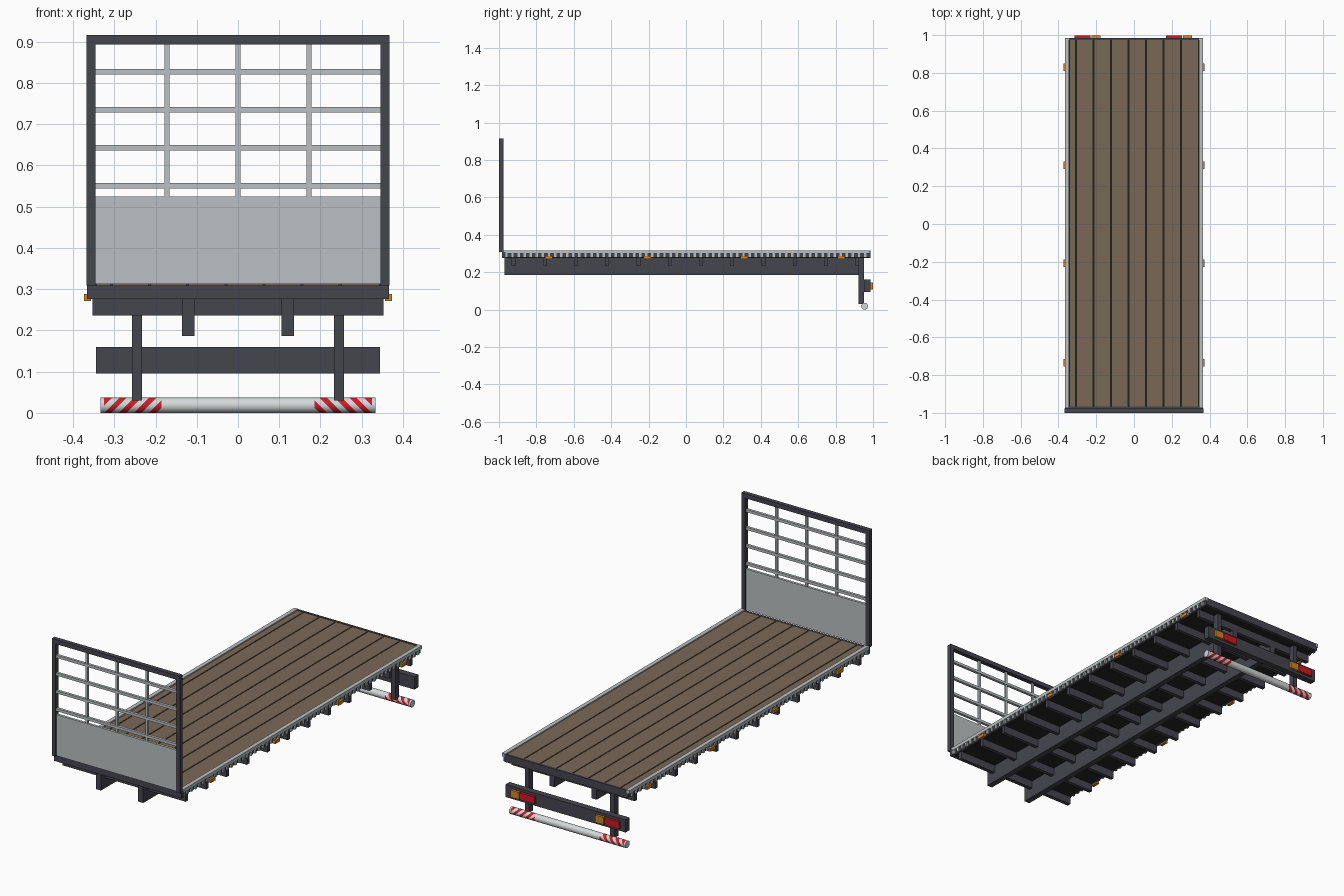
import bpy, bmesh, math
from mathutils import Vector

if "Cube" in bpy.data.objects:
    bpy.data.objects.remove(bpy.data.objects["Cube"])


def material(name, rgb):
    m = bpy.data.materials.new(name)
    m.diffuse_color = (*rgb, 1)
    m.use_nodes = True
    m.node_tree.nodes["Principled BSDF"].inputs["Base Color"].default_value = m.diffuse_color
    return m


DARK = material("dark steel", (0.060, 0.060, 0.076))
BLACK = material("black underside", (0.018, 0.018, 0.022))
GREY = material("light grey metal", (0.50, 0.53, 0.54))
WHITE = material("white", (0.66, 0.69, 0.69))
WOOD = material("brown timber", (0.195, 0.138, 0.093))
RED = material("red", (0.60, 0.012, 0.02))
ORANGE = material("orange", (0.62, 0.24, 0.02))


def boxes(name, mat, spans):
    """One object made of boxes, each given as (x0, x1), (y0, y1), (z0, z1)."""
    bm = bmesh.new()
    for span in spans:
        geom = bmesh.ops.create_cube(bm, size=1)
        for v in geom["verts"]:
            v.co = Vector([(a + b) / 2 + c * (b - a) for (a, b), c in zip(span, v.co)])
    return finish(name, bm, [mat])


def finish(name, bm, mats):
    mesh = bpy.data.meshes.new(name)
    bmesh.ops.recalc_face_normals(bm, faces=bm.faces)
    bm.to_mesh(mesh)
    bm.free()
    for m in mats:
        mesh.materials.append(m)
    ob = bpy.data.objects.new(name, mesh)
    bpy.context.collection.objects.link(ob)
    return ob


def both(a, b):
    """A span and its mirror across x = 0."""
    return [(a, b), (-b, -a)]


def around(c, w):
    return (c - w / 2, c + w / 2)


# Timber deck: planks with narrow dark gaps over a dark base
edges = [-0.345] + [-0.307 + 0.0925 * i for i in range(7)] + [0.345]
boxes("deck_planks", WOOD,
      [((a + 0.0025, b - 0.0025), (-0.965, 0.974), (0.296, 0.313))
       for a, b in zip(edges, edges[1:])])
boxes("deck_base", BLACK, [((-0.346, 0.346), (-0.966, 0.975), (0.276, 0.300))])

# End beams
boxes("front_beam", DARK, [((-0.366, 0.366), (-0.984, -0.965), (0.276, 0.309))])
boxes("rear_beam", DARK, [((-0.350, 0.350), (0.974, 0.986), (0.276, 0.315))])

# Side rails: grey cap, dark inner band and a row of small tie tabs
boxes("side_rail_cap", GREY,
      [(s, (-0.975, 0.985), (0.300, 0.317)) for s in both(0.345, 0.366)])
boxes("side_rail_band", DARK,
      [(s, (-0.975, 0.985), (0.278, 0.301)) for s in both(0.345, 0.357)])
boxes("side_rail_tabs", GREY,
      [(s, around(-0.96 + 0.0325 * i, 0.013), (0.279, 0.301))
       for i in range(60) for s in both(0.357, 0.365)])

# Marker lamps on the sides
boxes("side_markers", ORANGE,
      [(s, around(y, 0.04), (0.271, 0.288))
       for y in (-0.735, -0.207, 0.312, 0.83) for s in both(0.357, 0.373)])

# Chassis
boxes("chassis_rails", DARK,
      [(s, (-0.970, 0.925), (0.186, 0.278)) for s in both(0.106, 0.136)])
boxes("cross_members", DARK,
      [((-0.353, 0.353), around(-0.922 + 0.167 * i, 0.020), (0.236, 0.277))
       for i in range(12)])

# Headboard
HY = (-1.0, -0.977)
boxes("headboard_posts", DARK, [(s, HY, (0.309, 0.916)) for s in both(0.345, 0.367)])
boxes("headboard_top_bar", DARK, [((-0.346, 0.346), HY, (0.893, 0.916))])
boxes("headboard_panel", GREY, [((-0.346, 0.346), (-0.995, -0.982), (0.312, 0.525))])
boxes("headboard_cross_bars", GREY,
      [((-0.346, 0.346), (-0.996, -0.982), around(0.551 + 0.092 * i, 0.014))
       for i in range(4)])
boxes("headboard_uprights", GREY,
      [(around(x, 0.012), (-0.994, -0.984), (0.524, 0.894)) for x in (-0.172, 0, 0.172)])

# Rear lamp bar on two hangers
boxes("rear_hangers", DARK,
      [(s, (0.921, 0.953), (0.030, 0.277)) for s in both(0.233, 0.257)])
boxes("rear_lamp_bar", DARK, [((-0.344, 0.344), (0.953, 0.986), (0.095, 0.160))])
LAMP_Y, LAMP_Z = (0.985, 0.999), (0.109, 0.146)
boxes("rear_indicator_lamps", ORANGE,
      [((x - 0.048, x), LAMP_Y, LAMP_Z) for x in (0.307, -0.178)])
boxes("rear_brake_lamps", RED,
      [((x - 0.137, x - 0.053), LAMP_Y, LAMP_Z) for x in (0.307, -0.178)])

# Round bumper tube with slanted red stripes cut into both ends
bm = bmesh.new()
R, HALF, IN, OUT, PITCH = 0.0185, 0.333, 0.186, 0.325, 0.018
bmesh.ops.create_cone(bm, cap_ends=True, segments=24, radius1=R, radius2=R, depth=2 * HALF)
for v in bm.verts:
    v.co = Vector((v.co.z, v.co.x, v.co.y))


def cut(point, normal):
    bmesh.ops.bisect_plane(bm, geom=bm.verts[:] + bm.edges[:] + bm.faces[:], dist=1e-6,
                           plane_co=point, plane_no=normal)


for side in (-1, 1):
    for x in (IN, OUT):
        cut((side * x, 0, 0), (1, 0, 0))
    for i in range(9, 20):
        cut((side * i * PITCH, 0, 0), (side, 0, 1))
for f in bm.faces:
    c = f.calc_center_median()
    stripe = math.floor((abs(c.x) + c.z) / PITCH) % 2 == 0
    f.material_index = int(IN < abs(c.x) < OUT and stripe)
bmesh.ops.translate(bm, verts=bm.verts, vec=(0, 0.955, R))
tube = finish("bumper_tube", bm, [WHITE, RED])
bpy.context.view_layer.objects.active = tube
tube.select_set(True)
bpy.ops.object.shade_smooth_by_angle(angle=math.radians(40))
